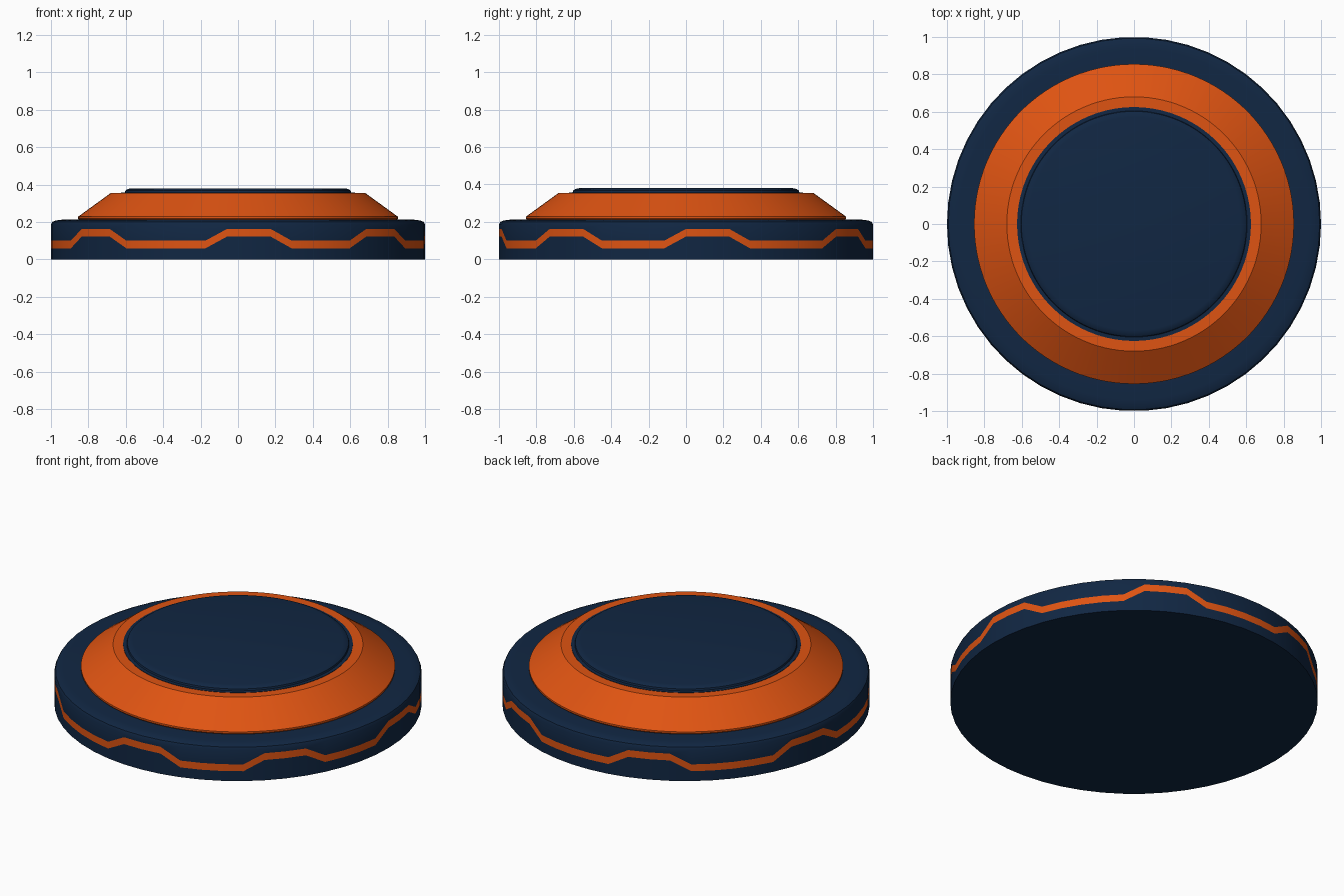
import bpy, bmesh, math

cube = bpy.data.objects.get("Cube")
if cube:
    bpy.data.objects.remove(cube, do_unlink=True)


def make_material(name, colour):
    mat = bpy.data.materials.new(name)
    mat.use_nodes = True
    mat.diffuse_color = (*colour, 1)
    mat.node_tree.nodes["Principled BSDF"].inputs["Base Color"].default_value = (*colour, 1)
    return mat


navy = make_material("navy", (0.0055, 0.02, 0.056))
orange = make_material("orange", (0.74, 0.088, 0.006))


def lathe(name, profile, segments, materials, painted_row=None):
    """Spin a profile; a height may be a function of the segment index."""
    bm = bmesh.new()
    rings = []
    for radius, height in profile:
        ring = []
        for i in range(segments):
            a = math.tau * i / segments
            z = height(i) if callable(height) else height
            ring.append(bm.verts.new((radius * math.cos(a), radius * math.sin(a), z)))
        rings.append(ring)
    for row, (low, high) in enumerate(zip(rings, rings[1:])):
        for i in range(segments):
            j = (i + 1) % segments
            face = bm.faces.new((low[i], low[j], high[j], high[i]))
            face.material_index = int(row == painted_row)
    bm.faces.new(rings[0][::-1])
    bm.faces.new(rings[-1])
    mesh = bpy.data.meshes.new(name)
    bm.to_mesh(mesh)
    bm.free()
    for mat in materials:
        mesh.materials.append(mat)
    obj = bpy.data.objects.new(name, mesh)
    bpy.context.collection.objects.link(obj)
    bpy.ops.object.select_all(action='DESELECT')
    obj.select_set(True)
    bpy.context.view_layer.objects.active = obj
    bpy.ops.object.shade_smooth_by_angle(angle=math.radians(28))
    return obj


# Stepped stripe around the base: raised plateaus, each two segments wide
SIDES = 54
plateau_centres = (1, 9, 17, 25, 33, 41, 48)


def stripe_bottom(i):
    raised = any(abs(i - c) <= 1 for c in plateau_centres)
    return 0.122 if raised else 0.059


def stripe_top(i):
    return stripe_bottom(i) + 0.041


# Base disc with rounded upper edge
lathe("base_disc", [(1, 0), (1, stripe_bottom), (1, stripe_top), (1, 0.185),
                    (0.993, 0.2), (0.975, 0.208), (0.94, 0.212), (0.8, 0.212)],
      SIDES, [navy, orange], painted_row=1)

# Sloped collar
lathe("sloped_collar", [(0.84, 0.2), (0.855, 0.218), (0.855, 0.228),
                        (0.68, 0.355), (0.6, 0.355)], 2 * SIDES, [orange])

# Top cap with a thin surrounding seam
lathe("top_cap", [(0.625, 0.35), (0.625, 0.357), (0.605, 0.358), (0.602, 0.368),
                  (0.59, 0.376), (0.57, 0.38)], 2 * SIDES, [navy])
